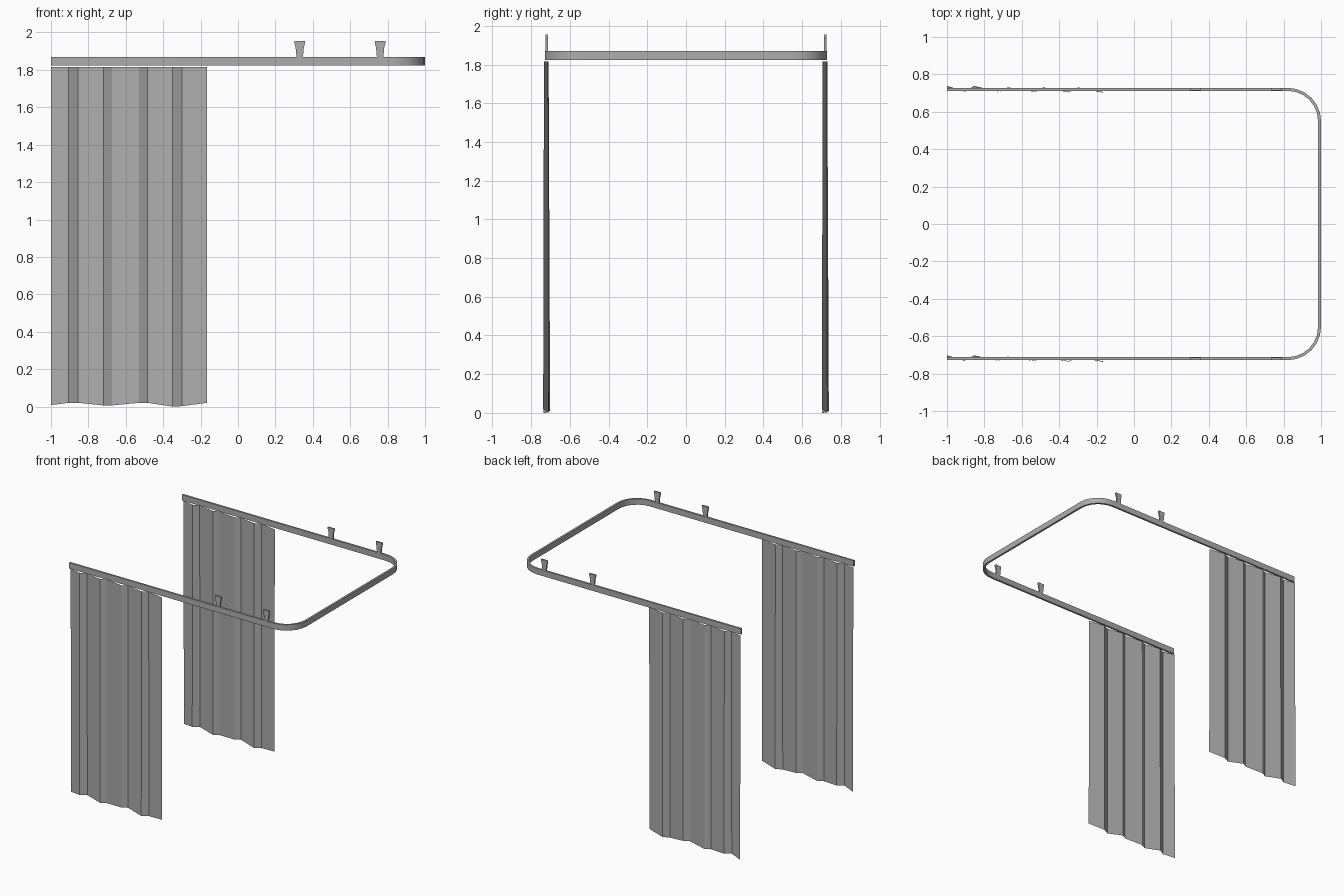
import bpy, bmesh, math

cube = bpy.data.objects.get("Cube")
if cube:
    bpy.data.objects.remove(cube, do_unlink=True)

SIDE_Y = 0.72              # distance of each straight rail from the centre
RAIL_BOTTOM, RAIL_TOP = 1.823, 1.87


def make_material(name, value):
    mat = bpy.data.materials.new(name)
    mat.use_nodes = True
    colour = (value, value, value, 1)
    mat.diffuse_color = colour
    mat.node_tree.nodes["Principled BSDF"].inputs["Base Color"].default_value = colour
    return mat


GREY = make_material("plain grey", 0.42)


def make_object(name, bm):
    mesh = bpy.data.meshes.new(name)
    bm.to_mesh(mesh)
    bm.free()
    mesh.materials.append(GREY)
    obj = bpy.data.objects.new(name, mesh)
    bpy.context.collection.objects.link(obj)
    return obj


# Rail: rectangular section swept along a U with rounded corners
def make_rail(thickness=0.016, radius=0.17, steps=6):
    half = thickness / 2
    end_x = 1 - half
    path = [(-1, -SIDE_Y, 0, -1)]          # x, y and outward direction
    for sign, start in ((-1, -math.pi / 2), (1, 0)):
        for i in range(steps + 1):
            a = start + math.pi / 2 * i / steps
            nx, ny = math.cos(a), math.sin(a)
            path.append((end_x - radius + radius * nx,
                         sign * (SIDE_Y - radius) + radius * ny, nx, ny))
    path.append((-1, SIDE_Y, 0, 1))

    bm = bmesh.new()
    rings = []
    for x, y, nx, ny in path:
        rings.append([bm.verts.new((x + s * half * nx, y + s * half * ny, z))
                      for s, z in ((1, RAIL_BOTTOM), (1, RAIL_TOP),
                                   (-1, RAIL_TOP), (-1, RAIL_BOTTOM))])
    for a, b in zip(rings, rings[1:]):
        for i in range(4):
            j = (i + 1) % 4
            bm.faces.new((a[i], b[i], b[j], a[j]))
    bm.faces.new(rings[0])
    bm.faces.new(rings[-1][::-1])
    bmesh.ops.recalc_face_normals(bm, faces=bm.faces)
    rail = make_object("curtain_rail", bm)
    bpy.ops.object.select_all(action="DESELECT")
    rail.select_set(True)
    bpy.context.view_layer.objects.active = rail
    bpy.ops.object.shade_smooth_by_angle(angle=math.radians(30))


# Hanger: thin bracket that flares out towards its flat top
def make_hanger(name, x, y):
    outline = [(0.018, RAIL_BOTTOM + 0.01), (0.018, 1.875), (0.022, 1.92),
               (0.028, 1.942), (0.028, 1.955)]
    points = outline + [(-w, z) for w, z in reversed(outline)]
    bm = bmesh.new()
    face = bm.faces.new([bm.verts.new((x + w, y - 0.006, z)) for w, z in points])
    extruded = bmesh.ops.extrude_face_region(bm, geom=[face])["geom"]
    bmesh.ops.translate(bm, vec=(0, 0.012, 0),
                        verts=[v for v in extruded if isinstance(v, bmesh.types.BMVert)])
    bmesh.ops.recalc_face_normals(bm, faces=bm.faces)
    make_object(name, bm)


# Curtain: pleated sheet, each row is x, top offset, bottom offset, hem height
FOLDS = [(-1.0, 0.010, 0.018, 0.008), (-0.905, -0.010, -0.012, 0.02),
         (-0.855, 0.010, 0.018, 0.02), (-0.72, -0.012, -0.013, 0.006),
         (-0.675, 0.008, 0.011, 0.006), (-0.53, -0.012, -0.014, 0.02),
         (-0.485, 0.008, 0.010, 0.02), (-0.35, -0.013, -0.016, 0.0),
         (-0.30, 0.008, 0.010, 0.002), (-0.165, -0.014, -0.018, 0.02)]


def make_curtain(name, y):
    bm = bmesh.new()
    columns = [(bm.verts.new((x, y + low, hem)), bm.verts.new((x, y + top, 1.815)))
               for x, top, low, hem in FOLDS]
    for a, b in zip(columns, columns[1:]):
        bm.faces.new((a[0], b[0], b[1], a[1]))
    make_object(name, bm)


make_rail()
for side, y in (("right", -SIDE_Y), ("left", SIDE_Y)):
    side = "front" if y < 0 else "back"
    make_curtain(side + "_curtain", y)
    for i, x in enumerate((0.33, 0.76)):
        make_hanger(f"{side}_hanger_{i + 1}", x, y)
